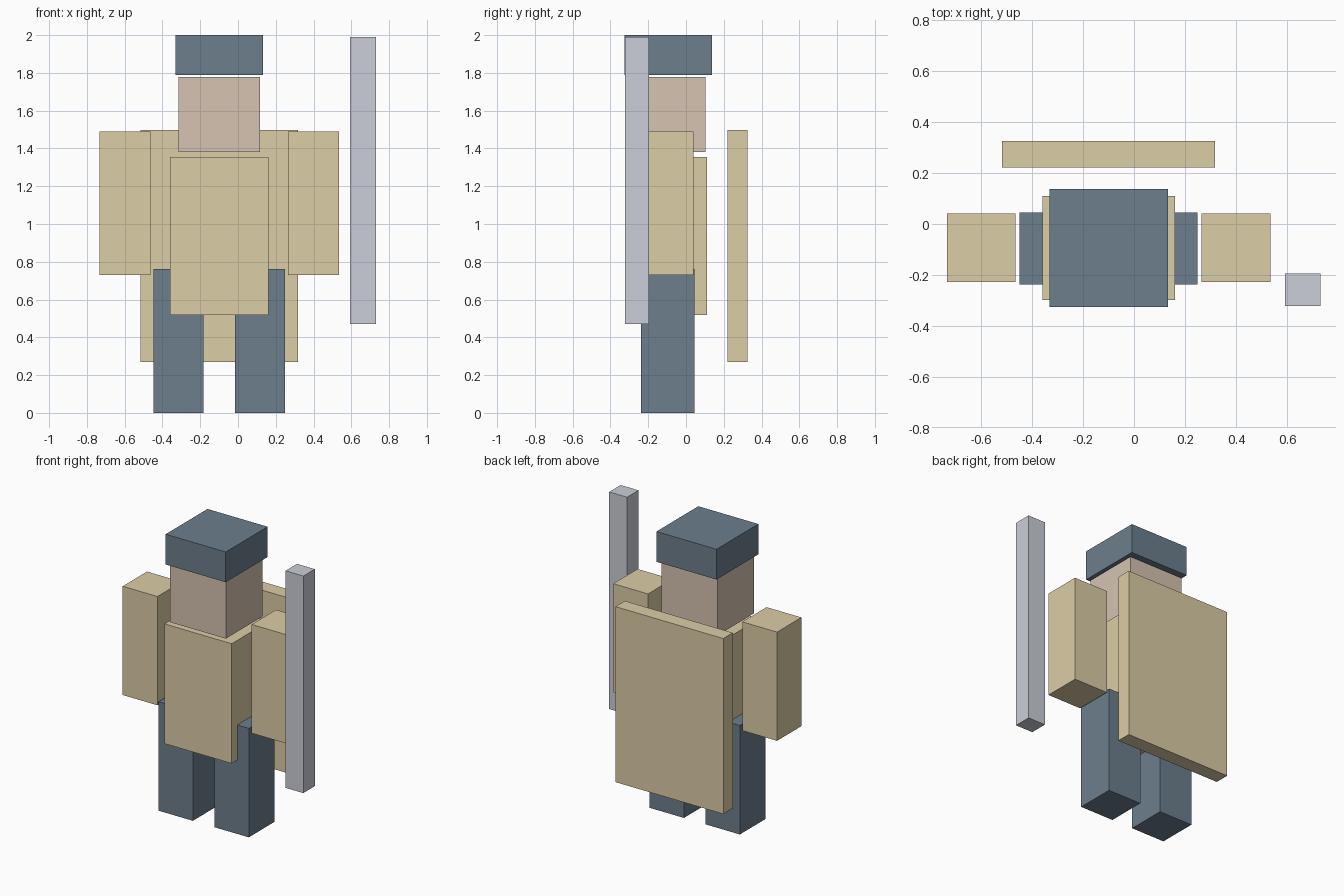
import bpy

if "Cube" in bpy.data.objects:
    bpy.data.objects.remove(bpy.data.objects["Cube"])

CX = -0.0995  # the figure's own centre line; the staff shifts it off x = 0


def material(name, rgb):
    mat = bpy.data.materials.new(name)
    mat.diffuse_color = (*rgb, 1)
    mat.use_nodes = True
    mat.node_tree.nodes["Principled BSDF"].inputs["Base Color"].default_value = mat.diffuse_color
    return mat


slate = material("slate", (0.15, 0.21, 0.265))
cloth = material("cloth", (0.71, 0.61, 0.38))
skin = material("skin", (0.67, 0.55, 0.44))
steel = material("steel", (0.60, 0.62, 0.69))


def box(name, x, y, z, mat):
    """Box from its (min, max) ranges on each axis."""
    ranges = (x, y, z)
    bpy.ops.mesh.primitive_cube_add(size=1, location=[(a + b) / 2 for a, b in ranges])
    obj = bpy.context.object
    obj.name = name
    obj.scale = [b - a for a, b in ranges]
    bpy.ops.object.transform_apply(location=False, rotation=False, scale=True)
    obj.data.materials.append(mat)


def centred(half):
    return (CX - half, CX + half)


# Hat, head and torso
box("hat", centred(0.2325), (-0.326, 0.137), (1.788, 2.0), slate)
box("head", centred(0.2165), (-0.302, 0.104), (1.38, 1.777), skin)
box("torso", centred(0.26), (-0.299, 0.11), (0.517, 1.355), cloth)

# Cape hanging behind
box("cape", centred(0.4175), (0.221, 0.326), (0.269, 1.497), cloth)

# Mirrored arms and legs
for side, s in (("left", 1), ("right", -1)):
    arm_x = sorted((CX + s * 0.365, CX + s * 0.634))
    leg_x = sorted((CX + s * 0.084, CX + s * 0.349))
    box(side + "_arm", arm_x, (-0.228, 0.041), (0.73, 1.491), cloth)
    box(side + "_leg", leg_x, (-0.237, 0.045), (0.0, 0.763), slate)

# Upright staff beside the left arm
box("staff", (0.593, 0.731), (-0.322, -0.195), (0.471, 1.99), steel)
